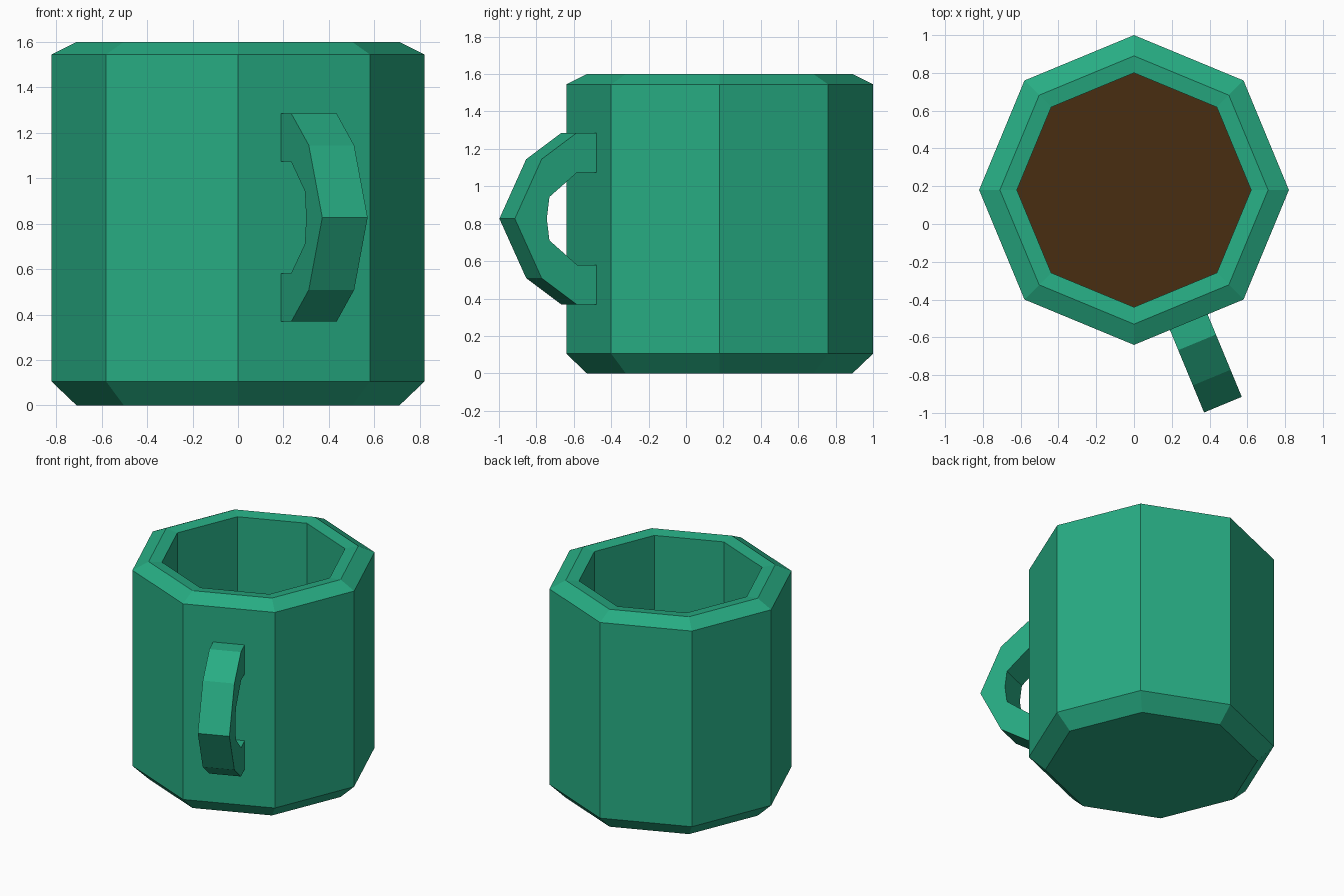
import bpy, bmesh, math
from mathutils import Vector

if "Cube" in bpy.data.objects:
    bpy.data.objects.remove(bpy.data.objects["Cube"])

SIDES = 8
CENTRE = Vector((0, 0.18, 0))
LIQUID_Z = 1.04


def material(name, rgb):
    m = bpy.data.materials.new(name)
    m.diffuse_color = (*rgb, 1)
    m.use_nodes = True
    m.node_tree.nodes["Principled BSDF"].inputs["Base Color"].default_value = m.diffuse_color
    return m


green = material("green glaze", (0.0203, 0.413, 0.227))
brown = material("coffee brown", (0.066, 0.026, 0.0055))


def finish(name, bm, mat):
    bmesh.ops.recalc_face_normals(bm, faces=bm.faces)
    me = bpy.data.meshes.new(name)
    bm.to_mesh(me)
    bm.free()
    me.materials.append(mat)
    ob = bpy.data.objects.new(name, me)
    bpy.context.collection.objects.link(ob)
    return ob


def ring(bm, r, z):
    verts = []
    for i in range(SIDES):
        a = math.pi / 2 + i * math.tau / SIDES
        verts.append(bm.verts.new(CENTRE + Vector((r * math.cos(a), r * math.sin(a), z))))
    return verts


# Cup: octagonal profile from the base, over the rim and down inside
bm = bmesh.new()
profile = [(0.71, 0), (0.82, 0.105), (0.82, 1.545), (0.71, 1.6),
           (0.62, 1.588), (0.62, LIQUID_Z - 0.04)]
rings = [ring(bm, r, z) for r, z in profile]
for a, b in zip(rings, rings[1:]):
    for i in range(SIDES):
        j = (i + 1) % SIDES
        bm.faces.new((a[i], a[j], b[j], b[i]))
bm.faces.new(rings[0])
bm.faces.new(rings[-1])
finish("cup_body", bm, green)

# Coffee surface
bm = bmesh.new()
bm.faces.new(ring(bm, 0.62, LIQUID_Z))
coffee = finish("coffee", bm, brown)
if coffee.data.polygons[0].normal.z < 0:
    coffee.data.flip_normals()

# Handle: side profile (radius, height above its middle), mirrored, centred on one cup face
MID_Z, HALF_WIDTH = 0.827, 0.108
outer = [(0.72, 0.458), (0.873, 0.458), (1.075, 0.318), (1.23, 0)]
inner = [(0.72, 0.247), (0.87, 0.247), (1.03, 0.116), (1.045, 0)]


def mirrored(half):
    return half + [(r, -z) for r, z in reversed(half[:-1])]


out_dir = Vector((math.cos(math.radians(-67.5)), math.sin(math.radians(-67.5)), 0))
side_dir = Vector((-out_dir.y, out_dir.x, 0))
bm = bmesh.new()
sections = []
for (ro, zo), (ri, zi) in zip(mirrored(outer), mirrored(inner)):
    corners = [(ro, zo, -1), (ro, zo, 1), (ri, zi, 1), (ri, zi, -1)]
    sections.append([bm.verts.new(CENTRE + out_dir * r + side_dir * HALF_WIDTH * s
                                  + Vector((0, 0, MID_Z + z))) for r, z, s in corners])
for a, b in zip(sections, sections[1:]):
    for i in range(4):
        j = (i + 1) % 4
        bm.faces.new((a[i], a[j], b[j], b[i]))
bm.faces.new(sections[0])
bm.faces.new(sections[-1])
finish("handle", bm, green)
